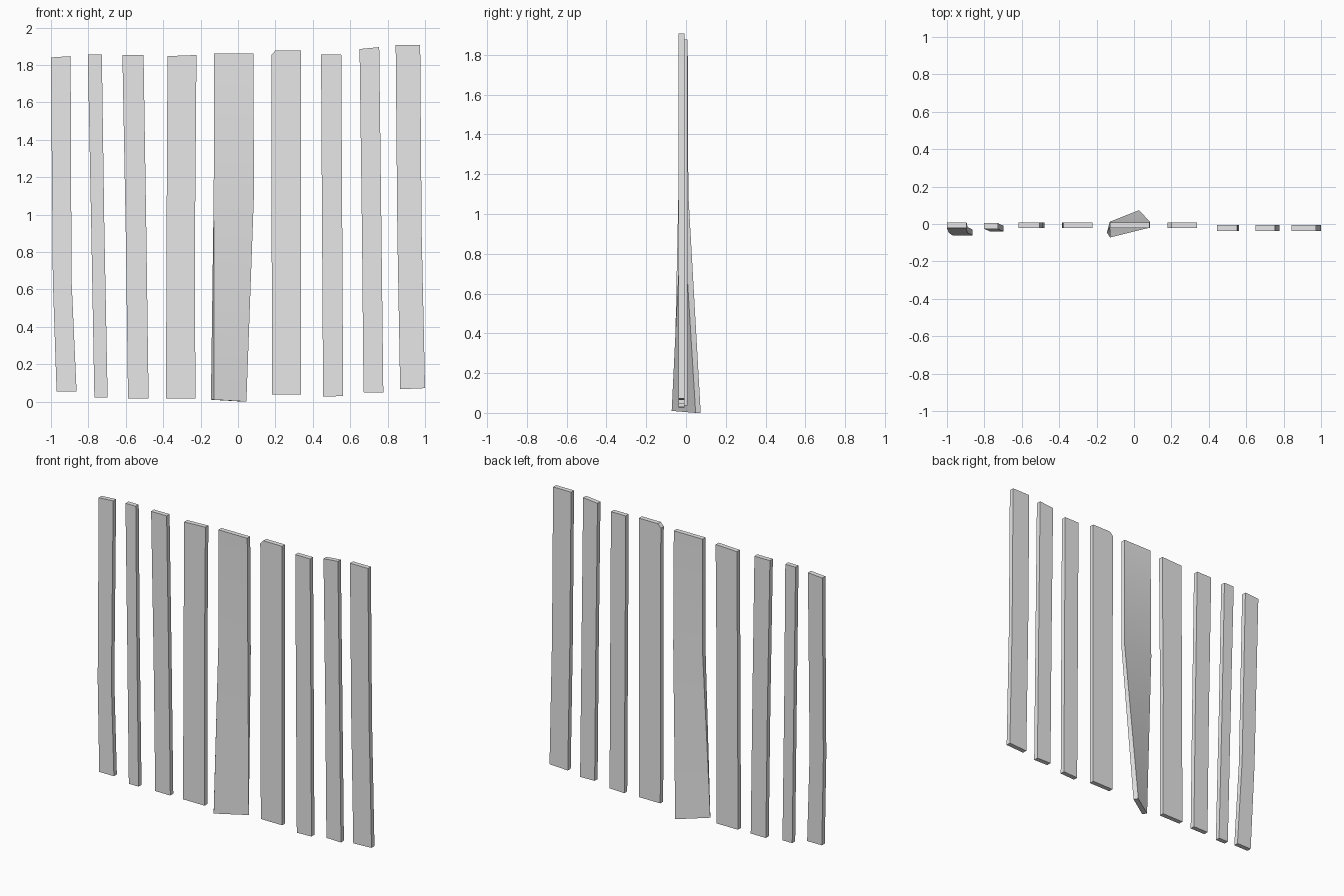
import bpy
import bmesh
from math import radians
from mathutils import Matrix, Vector

default_cube = bpy.data.objects.get("Cube")
if default_cube:
    bpy.data.objects.remove(default_cube, do_unlink=True)

# One plain grey for every board
grey = bpy.data.materials.new("plain_grey")
grey.use_nodes = True
colour = (0.8, 0.8, 0.8, 1)
grey.diffuse_color = colour
grey.node_tree.nodes["Principled BSDF"].inputs["Base Color"].default_value = colour

THICKNESS = 0.031
REAR_ROW = -0.007
FRONT_ROW = -0.022


def cross_section(bm, left, right, z_left, z_right, y, twist=0):
    """Add the four corners of a board at one height, turned about its middle."""
    middle = Vector(((left + right) / 2, y, 0))
    half_width = (right - left) / 2
    turn = Matrix.Rotation(radians(twist), 3, "Z")
    corners = []
    for side, depth in ((-1, -1), (1, -1), (1, 1), (-1, 1)):
        offset = turn @ Vector((side * half_width, depth * THICKNESS / 2, 0))
        point = middle + offset
        point.z = z_left if side < 0 else z_right
        corners.append(bm.verts.new(point))
    return corners


def board(name, y, levels, lean=0, twist=0):
    """Loft a board through levels of (left, right, z_left, z_right), bottom first.
    The lean and the twist apply to the foot."""
    bm = bmesh.new()
    foot = levels[0][2]
    height = levels[-1][2] - foot
    rings = []
    for index, (left, right, z_left, z_right) in enumerate(levels):
        lean_here = lean * (1 - (z_left - foot) / height)
        twist_here = twist if index == 0 else 0
        rings.append(cross_section(bm, left, right, z_left, z_right,
                                   y + lean_here, twist_here))

    # End caps and the four long sides
    bm.faces.new(rings[0][::-1])
    bm.faces.new(rings[-1])
    for lower, upper in zip(rings, rings[1:]):
        for i in range(4):
            j = (i + 1) % 4
            bm.faces.new((lower[i], lower[j], upper[j], upper[i]))
    bmesh.ops.recalc_face_normals(bm, faces=bm.faces[:])

    mesh = bpy.data.meshes.new(name)
    bm.to_mesh(mesh)
    bm.free()
    mesh.materials.append(grey)
    obj = bpy.data.objects.new(name, mesh)
    bpy.context.collection.objects.link(obj)

    # Soft shading along the gentle bends, crisp board edges
    bpy.ops.object.select_all(action="DESELECT")
    obj.select_set(True)
    bpy.context.view_layer.objects.active = obj
    bpy.ops.object.shade_smooth_by_angle(angle=radians(30))
    return obj


# Leaning boards at the right end
board("right_end_board", REAR_ROW, [
    (-0.97, -0.863, 0.055, 0.055),
    (-0.99, -0.89, 0.65, 0.65),
    (-1, -0.895, 1.84, 1.847)], lean=-0.038)
board("right_narrow_board", REAR_ROW - 0.003, [
    (-0.768, -0.697, 0.023, 0.023),
    (-0.785, -0.715, 0.95, 0.95),
    (-0.803, -0.728, 1.857, 1.857)], lean=-0.015)

# Upright boards of the rear row
board("right_middle_board", REAR_ROW, [
    (-0.588, -0.478, 0.016, 0.016),
    (-0.6, -0.49, 0.9, 0.9),
    (-0.618, -0.505, 1.852, 1.852)])
board("right_wide_board", REAR_ROW, [
    (-0.385, -0.228, 0.016, 0.016),
    (-0.382, -0.23, 0.9, 0.9),
    (-0.377, -0.222, 1.847, 1.853)])

# Warped centre board with a twisted foot
board("twisted_centre_board", REAR_ROW, [
    (-0.155, 0.055, 0.01, 0),
    (-0.13, 0.085, 1.1, 1.1),
    (-0.127, 0.083, 1.862, 1.862)], lean=0.008, twist=35)

# Wide board with a clipped top corner
board("clipped_corner_board", REAR_ROW, [
    (0.182, 0.338, 0.038, 0.038),
    (0.178, 0.338, 1.853, 1.853),
    (0.2, 0.338, 1.877, 1.877)])

# Boards of the front row
board("left_middle_board", FRONT_ROW, [
    (0.455, 0.562, 0.026, 0.03),
    (0.449, 0.557, 1, 1),
    (0.444, 0.552, 1.857, 1.857)])
board("left_slanted_board", FRONT_ROW, [
    (0.671, 0.777, 0.05, 0.048),
    (0.663, 0.767, 0.9, 0.9),
    (0.65, 0.755, 1.885, 1.895)])
board("left_end_board", FRONT_ROW, [
    (0.867, 1, 0.066, 0.072),
    (0.852, 0.982, 0.9, 0.9),
    (0.843, 0.974, 1.907, 1.907)])
